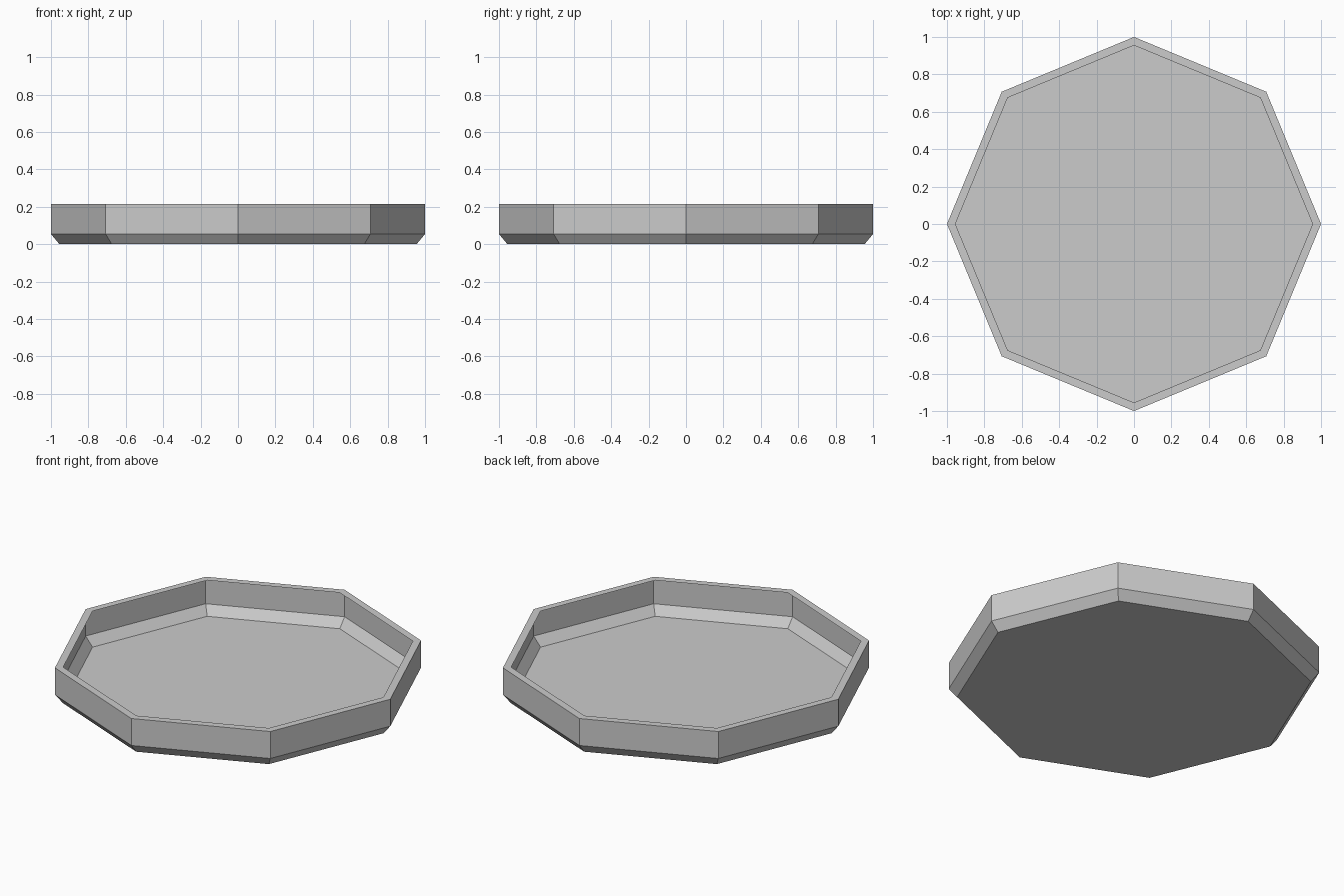
import bpy
import bmesh
from math import cos, sin, tau

cube = bpy.data.objects.get("Cube")
if cube:
    bpy.data.objects.remove(cube, do_unlink=True)

SIDES = 8
# Radius and height of each ring: floor edge, chamfer top, wall top, rim lip
PROFILE = [(0.955, 0.0), (1.0, 0.054), (1.0, 0.214), (0.955, 0.214)]

grey = bpy.data.materials.new("plain grey")
grey.use_nodes = True
colour = (0.6, 0.6, 0.6, 1.0)
grey.diffuse_color = colour
grey.node_tree.nodes["Principled BSDF"].inputs["Base Color"].default_value = colour

# Thin octagonal tray: floor, chamfer, upright wall and inward rim
bm = bmesh.new()
rings = [[bm.verts.new((r * cos(tau * i / SIDES), r * sin(tau * i / SIDES), z))
          for i in range(SIDES)] for r, z in PROFILE]
bm.faces.new(list(reversed(rings[0])))
for low, high in zip(rings, rings[1:]):
    for i in range(SIDES):
        j = (i + 1) % SIDES
        bm.faces.new((low[i], low[j], high[j], high[i]))

mesh = bpy.data.meshes.new("octagonal_tray")
bm.to_mesh(mesh)
bm.free()
mesh.materials.append(grey)
tray = bpy.data.objects.new("octagonal_tray", mesh)
bpy.context.collection.objects.link(tray)
